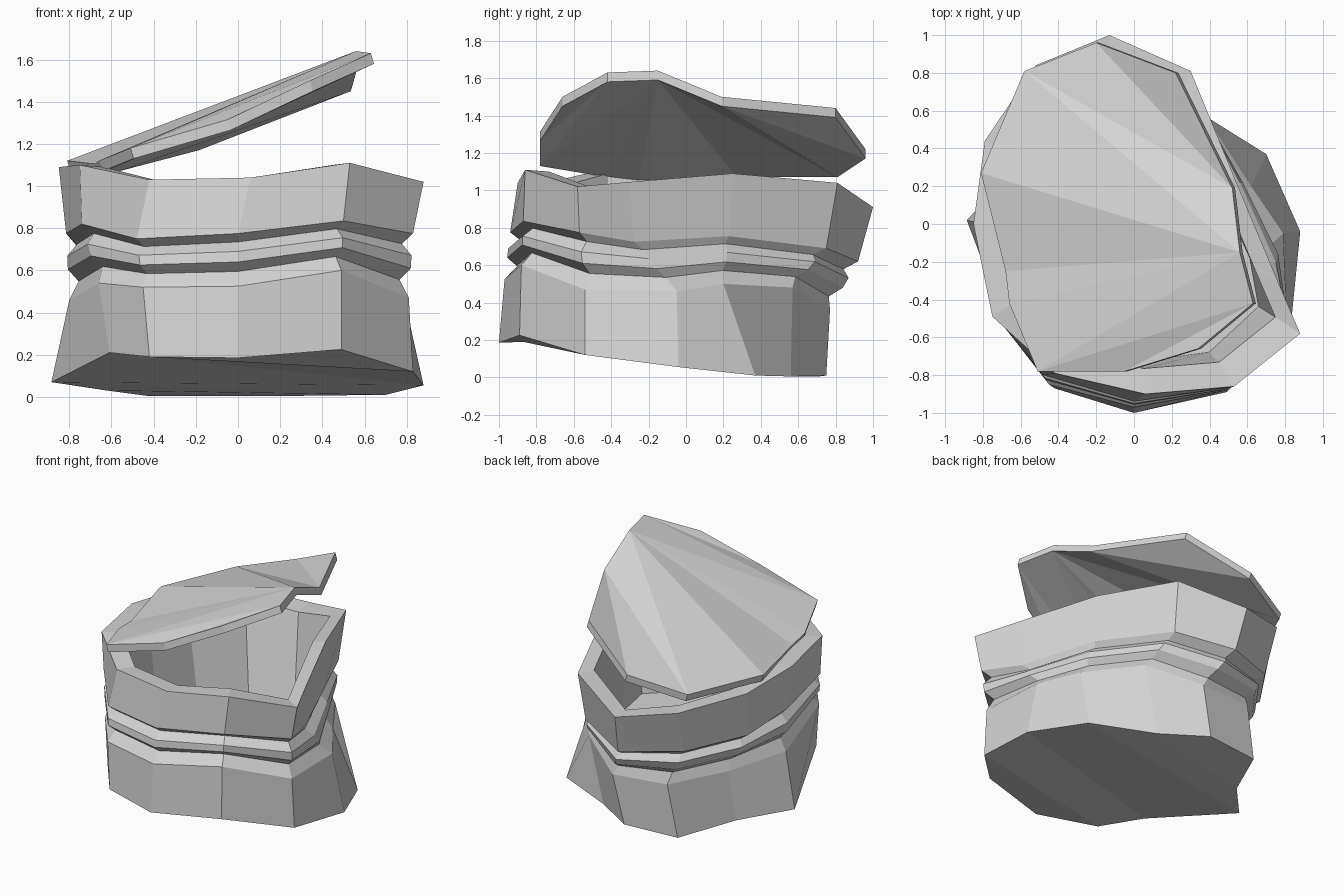
import bpy, bmesh
from mathutils import Vector

if "Cube" in bpy.data.objects:
    bpy.data.objects.remove(bpy.data.objects["Cube"])

grey = bpy.data.materials.new("light_grey")
grey.diffuse_color = (0.67, 0.67, 0.67, 1)
grey.use_nodes = True
grey.node_tree.nodes["Principled BSDF"].inputs["Base Color"].default_value = grey.diffuse_color


def finish(bm, name):
    bmesh.ops.recalc_face_normals(bm, faces=bm.faces)
    me = bpy.data.meshes.new(name)
    bm.to_mesh(me)
    bm.free()
    me.materials.append(grey)
    ob = bpy.data.objects.new(name, me)
    bpy.context.collection.objects.link(ob)
    return ob


# Key cross-sections of the wobbly jar, counter-clockwise from the front right
rim = [(.53, -.86, 1.11), (.88, -.58, 1.02), (.76, -.30, 1.045), (.53, .25, 1.09),
       (.30, .81, 1.04), (-.13, 1.0, .91), (-.52, .84, .98), (-.79, .44, 1.04),
       (-.85, 0, 1.09), (-.75, -.49, 1.10), (-.42, -.79, 1.03), (.06, -.90, 1.04)]
collar = [(.50, -.87, .835), (.83, -.57, .775), (.73, -.28, .725), (.53, .23, .755),
          (.28, .75, .69), (-.10, .92, .62), (-.50, .74, .66), (-.76, .38, .71),
          (-.815, 0, .775), (-.74, -.48, .82), (-.48, -.80, .75), (0, -.94, .775)]
shoulder = [(.49, -.88, .60), (.81, -.54, .47), (.79, -.05, .46), (.62, .20, .50),
            (.38, .57, .48), (.05, .77, .36), (-.36, .73, .38), (-.62, .40, .42),
            (-.80, 0, .46), (-.66, -.58, .54), (-.45, -.85, .52), (0, -.97, .525)]
base = [(.49, -.89, .225), (.83, -.54, .12), (.88, -.04, .055), (.70, .37, .01),
        (.27, .56, .005), (-.03, .75, .01), (-.43, .71, .005), (-.62, .31, .03),
        (-.885, .02, .07), (-.61, -.62, .21), (-.42, -.87, .19), (0, -1.0, .185)]


def blend(a, b, t, s, dz=0):
    """Ring between two rings, scaled about the axis."""
    mix = [Vector(p).lerp(Vector(q), t) for p, q in zip(a, b)]
    return [(p.x * s, p.y * s, p.z + dz) for p in mix]


# Jar: base, shoulder, two grooves around a bead, collar, rim, hollow inside
floor = [(x, y, .32) for x, y, z in blend(rim, shoulder, .5, .78)]
rings = [base, shoulder] + [blend(collar, shoulder, t, s) for t, s in
                            ((.72, .94), (.54, 1), (.34, 1), (.16, .94))]
rings += [collar, rim, blend(rim, rim, 0, .85, -.01), floor]
bm = bmesh.new()
loops = [[bm.verts.new(p) for p in r] for r in rings]
n = len(rim)
for lo, hi in zip(loops, loops[1:]):
    for i in range(n):
        j = (i + 1) % n
        bm.faces.new((lo[i], lo[j], hi[j], hi[i]))
# Underside and inner floor, closed by strips running across the ring
for ring in (loops[0], loops[-1]):
    for i in range(n // 2 - 1):
        bm.faces.new((ring[i], ring[i + 1], ring[n - 2 - i], ring[n - 1 - i]))
finish(bm, "jar_body")

# Lid: tilted, facetted plate hinged on the left
outline = [(-.20, .96, 1.22), (-.58, .81, 1.12), (-.81, .27, 1.12), (-.68, -.25, 1.105),
           (-.66, -.42, 1.12), (-.51, -.78, 1.18), (-.05, -.78, 1.315), (.34, -.66, 1.50),
           (.63, -.42, 1.63), (.56, -.15, 1.64), (.52, .19, 1.50), (.22, .80, 1.44)]
facets = [(0, 1, 10), (0, 10, 11), (1, 9, 10), (1, 2, 9), (2, 3, 9), (3, 4, 9),
          (4, 5, 9), (5, 8, 9), (5, 6, 8), (6, 7, 8)]
bm = bmesh.new()
top = [bm.verts.new(p) for p in outline]
bot = [bm.verts.new(Vector(p) + Vector((.015, 0, -.05))) for p in outline]
for f in facets:
    bm.faces.new([top[i] for i in f])
    bm.faces.new([bot[i] for i in reversed(f)])
m = len(outline)
for i in range(m):
    j = (i + 1) % m
    bm.faces.new((top[i], bot[i], bot[j], top[j]))
finish(bm, "lid")
